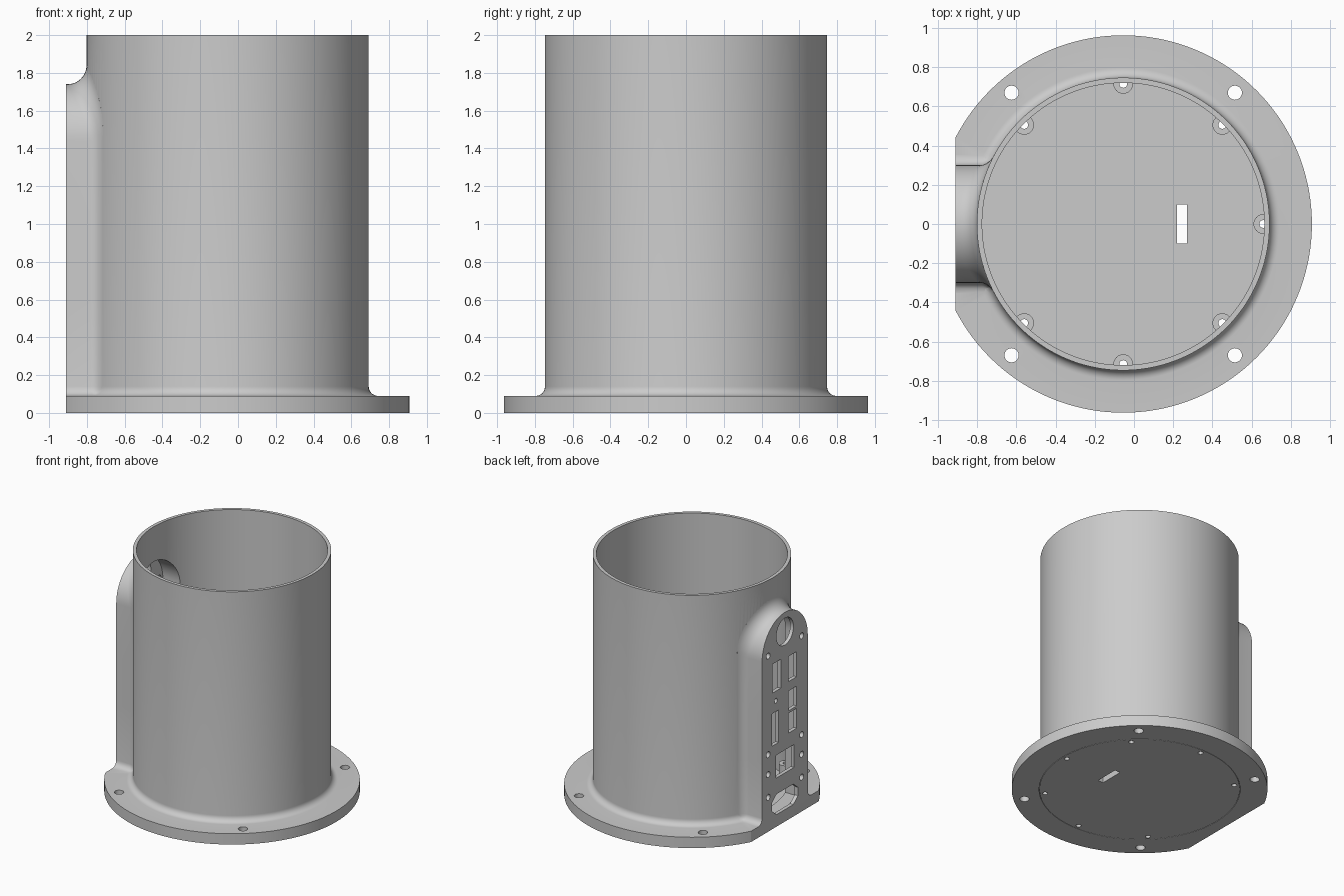
import bpy, bmesh
from math import sin, cos, pi, sqrt, radians

if "Cube" in bpy.data.objects:
    bpy.data.objects.remove(bpy.data.objects["Cube"])

CX = -0.055          # tube axis
R_OUT, R_IN = 0.747, 0.72
FACE_X = -0.91       # flat panel plane


def loft(name, rings):
    """Closed solid through equal-length rings of 3D points."""
    bm = bmesh.new()
    vs = [[bm.verts.new(p) for p in r] for r in rings]
    n = len(rings[0])
    for a, b in zip(vs, vs[1:]):
        for i in range(n):
            j = (i + 1) % n
            bm.faces.new((a[i], a[j], b[j], b[i]))
    bm.faces.new(vs[0])
    bm.faces.new(vs[-1])
    bmesh.ops.recalc_face_normals(bm, faces=bm.faces)
    me = bpy.data.meshes.new(name)
    bm.to_mesh(me)
    bm.free()
    ob = bpy.data.objects.new(name, me)
    bpy.context.collection.objects.link(ob)
    return ob


def circle(r, n, x=0, y=0):
    return [(x + r * cos(2 * pi * i / n), y + r * sin(2 * pi * i / n)) for i in range(n)]


def rect(x, y, w, h):
    return [(x + sx * w / 2, y + sy * h / 2) for sx, sy in ((-1, -1), (1, -1), (1, 1), (-1, 1))]


def revolve(name, profile, n=144):
    return loft(name, [[(x, y, z) for x, y in circle(r, n, CX)] for r, z in profile])


def prism_z(name, pts, z0, z1):
    return loft(name, [[(x, y, z) for x, y in pts] for z in (z0, z1)])


def prism_x(name, pts, x0, x1):
    return loft(name, [[(x, y, z) for y, z in pts] for x in (x0, x1)])


def boolean(ob, tool, op='DIFFERENCE', keep=False):
    m = ob.modifiers.new('bool', 'BOOLEAN')
    m.object, m.operation, m.solver = tool, op, 'EXACT'
    bpy.context.view_layer.objects.active = ob
    bpy.ops.object.modifier_apply(modifier=m.name)
    if not keep:
        bpy.data.objects.remove(tool)


def arch(hw, z_low, z_top, n=32):
    """Arch outline in (y, z) with outward normals: straight legs, round top."""
    zc = z_top - hw
    out = []
    legs = [z for z in (0.02, 0.09, 0.095, 0.102, 0.112, 0.125, 0.14, 0.6, 1.0) if z > z_low] or [z_low]
    legs = [z_low] + [z for z in legs if z != z_low]
    out += [((hw, z), (1, 0)) for z in legs]
    for i in range(n + 1):
        a = pi * i / n
        out.append(((hw * cos(a), zc + hw * sin(a)), (cos(a), sin(a))))
    out += [((-hw, z), (-1, 0)) for z in reversed(legs)]
    return out


# Tube and flange with fillet at the joint
F = 0.05
prof = [(0.963, 0), (0.963, 0.09)]
prof += [(R_OUT + F - F * sin(a * pi / 16), 0.09 + F - F * cos(a * pi / 16)) for a in range(9)]
body = revolve('housing_body', prof + [(R_OUT, 2.0)])

# Arched side boss, flared where it meets the tube and the flange
outline = arch(0.30, 0.02, 1.74)


def boss_ring(a=None, x=None):
    ring = []
    for (y, z), (ny, nz) in outline:
        rf = 0.045 + 0.055 * max(0, nz)
        off = 0 if a is None else rf * (1 - cos(a))
        if z < 0.14:
            d = F - max(0, z - 0.09)
            off += F - sqrt(max(0, F * F - d * d))
        y2, z2 = y + ny * off, z + nz * off
        px = x if x is not None else CX - sqrt(R_OUT ** 2 - y2 * y2) - rf * (1 - sin(a))
        ring.append((px, y2, z2))
    return ring


rings = [boss_ring(x=-0.95)] + [boss_ring(a=i * pi / 16) for i in range(9)] + [boss_ring(a=pi / 2, x=-0.4)]
boolean(body, loft('boss', rings), 'UNION')
boolean(body, prism_z('trim', rect(-1.41, 0, 1.0, 3), -0.5, 2.5))

# Bore, leaving half-round screw posts on the wall
bore = revolve('bore', [(R_IN, 0.02), (R_IN, 2.2)])
screws = [(CX + 0.715 * cos(radians(a)), 0.715 * sin(radians(a))) for a in (0, 45, 90, 135, 225, 270, 315)]
for x, y in screws:
    boolean(bore, prism_z('post', circle(0.05, 32, x, y), -0.1, 0.2))
boolean(body, bore)
boolean(body, revolve('lid_pocket', [(0.757, -0.1), (0.757, 0.05)]))
boolean(body, prism_x('cavity', [p for p, _ in arch(0.27, 0.09, 1.71)], -0.88, -0.5))

# Base lid with cable slot
lid = revolve('base_lid', [(0.754, 0.0), (0.754, 0.05)])
boolean(lid, prism_z('slot', rect(0.245, 0, 0.05, 0.2), -0.1, 0.2))

# Screw holes through lid and posts
for x, y in screws:
    drill = prism_z('drill', circle(0.02, 20, x, y), -0.1, 0.205)
    boolean(lid, drill, keep=True)
    boolean(body, drill)

# Flange mounting holes
for sx in (-1, 1):
    for sy in (-1, 1):
        boolean(body, prism_z('mount', circle(0.036, 32, CX + sx * 0.57, sy * 0.67), -0.1, 0.3))

# Panel openings (y, z): round port, rectangular sockets, power inlet, screw holes
cuts = [circle(0.112, 48, 0, 1.58)]
cuts += [rect(*r) for r in ((0.11, 1.25, 0.11, 0.24), (-0.1, 1.25, 0.11, 0.21),
                            (-0.1, 0.985, 0.11, 0.165), (-0.1, 0.80, 0.11, 0.165),
                            (0.125, 0.825, 0.085, 0.27), (0, 0.5, 0.24, 0.19))]
cuts.append([(-0.17, 0.15), (-0.11, 0.10), (0.11, 0.10), (0.17, 0.15),
             (0.17, 0.22), (0.11, 0.27), (-0.11, 0.27), (-0.17, 0.22)])
cuts += [circle(0.025, 20, s * 0.22, z) for s in (-1, 1) for z in (0.285, 0.475, 0.64, 1.46)]
cuts.append(circle(0.02, 20, 0.12, 1.05))
for pts in cuts:
    boolean(body, prism_x('opening', pts, -1.0, -0.86))

# Smooth curved walls, keep edges sharp
for ob in (body, lid):
    bpy.ops.object.select_all(action='DESELECT')
    ob.select_set(True)
    bpy.context.view_layer.objects.active = ob
    bpy.ops.object.shade_smooth_by_angle(angle=radians(30))
